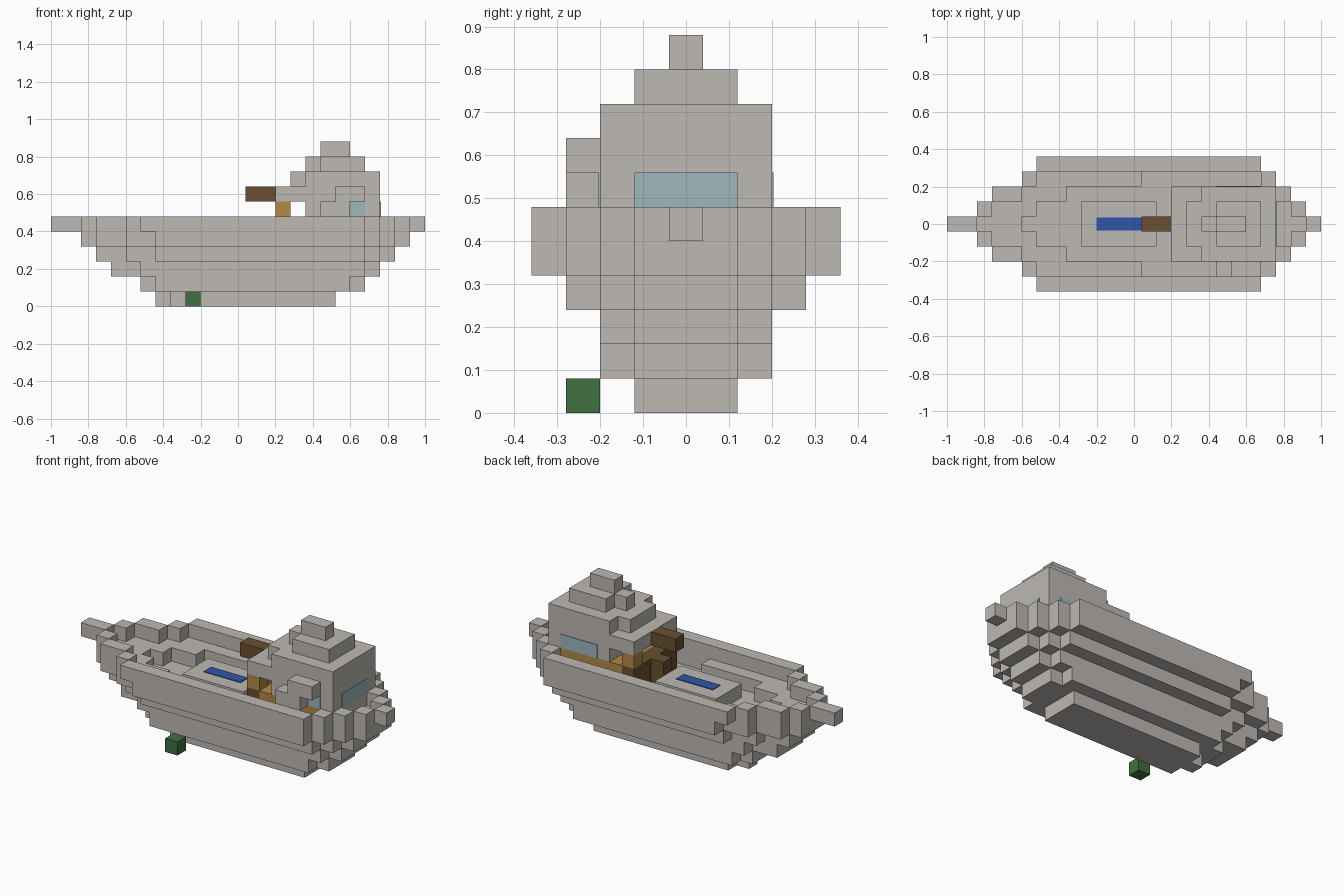
import bpy, bmesh
from mathutils import Vector
from itertools import product

U = 0.08  # edge of one building block

cube = bpy.data.objects.get("Cube")
if cube:
    bpy.data.objects.remove(cube, do_unlink=True)


def material(name, r, g, b):
    m = bpy.data.materials.new(name)
    m.use_nodes = True
    m.diffuse_color = (r, g, b, 1)
    m.node_tree.nodes["Principled BSDF"].inputs["Base Color"].default_value = (r, g, b, 1)
    return m


GREY = material("warm_grey", 0.51, 0.48, 0.45)
GLASS = material("pale_blue", 0.34, 0.48, 0.52)
BROWN = material("dark_brown", 0.14, 0.08, 0.03)
GOLD = material("golden_wood", 0.45, 0.25, 0.06)
GREEN = material("green", 0.05, 0.16, 0.05)
BLUE = material("blue", 0.03, 0.09, 0.41)


def finish(name, bm, mat):
    bmesh.ops.recalc_face_normals(bm, faces=bm.faces)
    mesh = bpy.data.meshes.new(name)
    bm.to_mesh(mesh)
    bm.free()
    mesh.materials.append(mat)
    obj = bpy.data.objects.new(name, mesh)
    bpy.context.collection.objects.link(obj)
    return obj


def block(x, y, z):
    """Cells in half-open x and z ranges and a closed y range."""
    return set(product(range(*x), range(y[0], y[1] + 1), range(*z)))


def rows(z, *spans):
    """One level, mirrored in y; each span is one row further from the middle."""
    return {(i, s * j, z) for j, span in enumerate(spans)
            for i in range(*span) for s in (1, -1)}


def blocks(name, cells, mat):
    """Skin the outside of a set of cells."""
    bm = bmesh.new()
    verts = {}

    def vert(p):
        key = tuple(round(c * 2) for c in p)
        if key not in verts:
            verts[key] = bm.verts.new((p.x * U - 1, p.y * U, p.z * U))
        return verts[key]

    for cell in sorted(cells):
        centre = Vector(cell) + Vector((0.5, 0, 0.5))
        for axis, sign in product(range(3), (1, -1)):
            n, a, b = Vector(), Vector(), Vector()
            n[axis], a[(axis + 1) % 3], b[(axis + 2) % 3] = sign, 0.5, 0.5
            if tuple(int(c + d) for c, d in zip(cell, n)) in cells:
                continue
            mid = centre + n / 2
            ring = [mid + a + b, mid - a + b, mid - a - b, mid + a - b]
            bm.faces.new([vert(p) for p in (ring if sign > 0 else ring[::-1])])
    bmesh.ops.dissolve_limit(bm, angle_limit=0.01, verts=bm.verts, edges=bm.edges)
    return finish(name, bm, mat)


def plate(name, lo, hi, mat):
    """Thin coloured panel between two corners."""
    lo, hi = Vector(lo), Vector(hi)
    bm = bmesh.new()
    bmesh.ops.create_cube(bm, size=1)
    for v in bm.verts:
        v.co = (lo + hi) / 2 + v.co * (hi - lo)
    return finish(name, bm, mat)


# Stepped hull, keel to rim
hull = rows(0, (7, 19), (8, 19))
hull |= rows(1, (6, 21), (6, 21), (7, 20))
hull |= rows(2, (4, 22), (4, 22), (6, 21))
hull |= rows(3, (3, 23), (3, 23), (5, 22), (7, 21))
hull |= rows(4, (2, 24), (2, 24), (3, 23), (5, 22), (7, 21))
hull |= rows(5, (0, 25), (2, 24), (3, 23), (5, 22), (6, 21))
# Hollow inside the rim, with a ledge one step down
hull -= rows(4, (5, 22), (6, 22), (8, 22), (13, 21))
hull -= rows(5, (2, 24), (3, 23), (5, 22), (6, 21))
blocks("hull", hull, GREY)

# Hatch in the forward deck
blocks("hatch", block((9, 14), (-1, 1), (4, 5)), GREY)
plate("hatch_stripe", (-0.2, -0.035, 0.4), (0.04, 0.035, 0.404), BLUE)

# Cabin: wooden base, grey walls, stepped roof
blocks("cabin_base", block((16, 21), (-2, 2), (4, 6)), GOLD)
cabin = block((21, 22), (-2, 2), (4, 6)) | block((17, 22), (-2, 2), (6, 9))
cabin |= block((15, 17), (-2, 2), (7, 8)) | block((16, 17), (-1, 1), (8, 9))
cabin |= block((18, 21), (-1, 1), (9, 10)) | block((17, 18), (0, 0), (9, 10))
cabin |= block((18, 20), (0, 0), (10, 11))
blocks("cabin", cabin, GREY)
blocks("side_stair", block((18, 20), (-3, -3), (6, 7)) | block((19, 21), (-3, -3), (7, 8)), GREY)

# Wooden parts in front of the cabin
blocks("front_counter", block((15, 16), (-2, 2), (4, 6)), BROWN)
for side, j in (("left", 2), ("right", -2)):
    blocks(side + "_post", block((15, 16), (j, j), (6, 7)), GOLD)
blocks("seat", block((14, 15), (0, 0), (4, 6)), BROWN)
blocks("front_beam", block((13, 15), (0, 0), (7, 8)), BROWN)

# Windows
plate("stern_window", (0.76, -0.12, 0.48), (0.764, 0.12, 0.56), GLASS)
plate("left_window", (0.44, 0.2, 0.48), (0.68, 0.204, 0.56), GLASS)
plate("right_window", (0.6, -0.204, 0.48), (0.68, -0.2, 0.56), GLASS)

# Loose block beside the keel
blocks("green_block", block((9, 10), (-3, -3), (0, 1)), GREEN)
